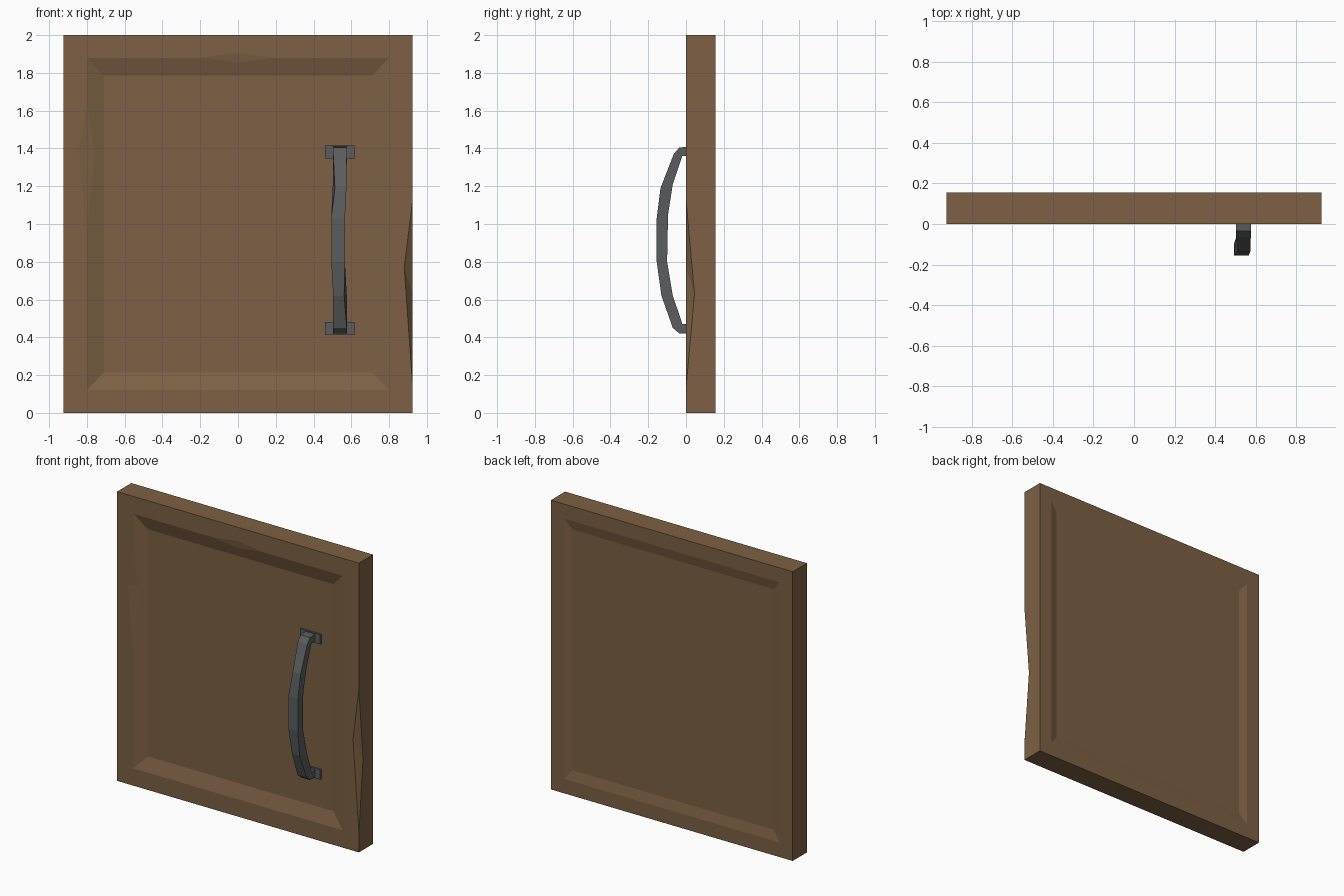
import bpy, bmesh

if "Cube" in bpy.data.objects:
    bpy.data.objects.remove(bpy.data.objects["Cube"])


def material(name, rgb):
    m = bpy.data.materials.new(name)
    m.diffuse_color = (*rgb, 1)
    m.use_nodes = True
    m.node_tree.nodes["Principled BSDF"].inputs["Base Color"].default_value = m.diffuse_color
    return m


WOOD = material("brown wood", (0.205, 0.118, 0.058))
IRON = material("dark iron", (0.105, 0.108, 0.112))


def make(name, faces, mat):
    """Build an object from polygons given as point lists, welded together."""
    bm = bmesh.new()
    for pts in faces:
        bm.faces.new([bm.verts.new(p) for p in pts])
    bmesh.ops.remove_doubles(bm, verts=bm.verts, dist=0.0005)
    bmesh.ops.recalc_face_normals(bm, faces=bm.faces)
    me = bpy.data.meshes.new(name)
    bm.to_mesh(me)
    bm.free()
    me.materials.append(mat)
    ob = bpy.data.objects.new(name, me)
    bpy.context.collection.objects.link(ob)
    return ob


def rect(hx, z0, z1, y):
    """Corners: bottom left, bottom right, top right, top left."""
    return [(-hx, y, z0), (hx, y, z0), (hx, y, z1), (-hx, y, z1)]


# Door outline, and the recessed panel on the front and the back
W, T = 0.925, 0.155
front, back = rect(W, 0, 2, 0), rect(W, 0, 2, T)
f_out, f_in = rect(0.8, 0.12, 1.88, 0), rect(0.71, 0.215, 1.785, 0.03)
b_out, b_in = rect(0.825, 0.1, 1.9, T), rect(0.77, 0.168, 1.832, T - 0.015)

# Chips knocked out of the edges: start, front point, end, inner point
chip_r = [(W, 0, 0.13), (0.88, 0, 0.77), (W, 0, 1.13), (W, 0.045, 0.63)]
chip_t = [(0.2, 0, 1.88), (0, 0, 1.905), (-0.2, 0, 1.88), (0, 0.008, 1.855)]
chip_l = [(-0.8, 0, 1.65), (-0.845, 0, 1.38), (-0.8, 0, 0.95), (-0.76, 0.0133, 1.38)]
front_edge = {1: chip_r}
inner_edge = {2: chip_t, 3: chip_l}

faces = [f_in, b_in]
for i in range(4):
    j = (i + 1) % 4
    o, n = front_edge.get(i, []), inner_edge.get(i, [])
    # front frame, front slope, door edge, back frame, back slope
    faces.append([front[i], *o[:3], front[j], f_out[j], *n[:3][::-1], f_out[i]])
    slope = [n[0], n[3], n[2]] if n else []
    faces.append([f_out[i], *slope, f_out[j], f_in[j], f_in[i]])
    side = [o[0], o[3], o[2]] if o else []
    faces.append([front[i], *side, front[j], back[j], back[i]])
    faces.append([back[i], back[j], b_out[j], b_out[i]])
    faces.append([b_out[i], b_out[j], b_in[j], b_in[i]])
for a, b, c, d in (chip_r, chip_t, chip_l):
    faces += [[a, b, d], [b, c, d]]
make("door_panel", faces, WOOD)

# Bowed handle: (outer y, outer z, inner y, inner z, centre x)
path = [(0.03, 1.41, 0.03, 1.36, 0.54), (-0.035, 1.405, -0.02, 1.36, 0.54),
        (-0.065, 1.37, -0.03, 1.33, 0.54), (-0.135, 1.19, -0.07, 1.21, 0.538),
        (-0.155, 1.03, -0.095, 1.05, 0.53), (-0.155, 0.80, -0.1, 0.80, 0.53),
        (-0.13, 0.62, -0.07, 0.62, 0.54), (-0.07, 0.45, -0.025, 0.49, 0.54),
        (-0.035, 0.42, -0.02, 0.47, 0.54), (0.03, 0.42, 0.03, 0.47, 0.54)]
rings = []
for k, (yo, zo, yi, zi, x) in enumerate(path):
    l = 0.025 if k == 3 else 0.036      # small dents in the outer corners
    r = 0.022 if k == 6 else 0.036
    rings.append([(x - l, yo, zo), (x + r, yo, zo), (x + 0.036, yi, zi), (x - 0.036, yi, zi)])
faces = [rings[0], rings[-1]]
for a, b in zip(rings, rings[1:]):
    for i in range(4):
        j = (i + 1) % 4
        faces.append([a[i], a[j], b[j], b[i]])
make("handle", faces, IRON)

# Mounting plates where the handle meets the recessed panel
for name, z in (("upper_handle_plate", 1.382), ("lower_handle_plate", 0.447)):
    lo, hi = [[(x, y, zz) for x, zz in ((0.46, z - 0.034), (0.616, z - 0.034),
               (0.616, z + 0.034), (0.46, z + 0.034))] for y in (0.018, 0.032)]
    faces = [lo, hi] + [[lo[i], lo[(i + 1) % 4], hi[(i + 1) % 4], hi[i]] for i in range(4)]
    make(name, faces, IRON)
